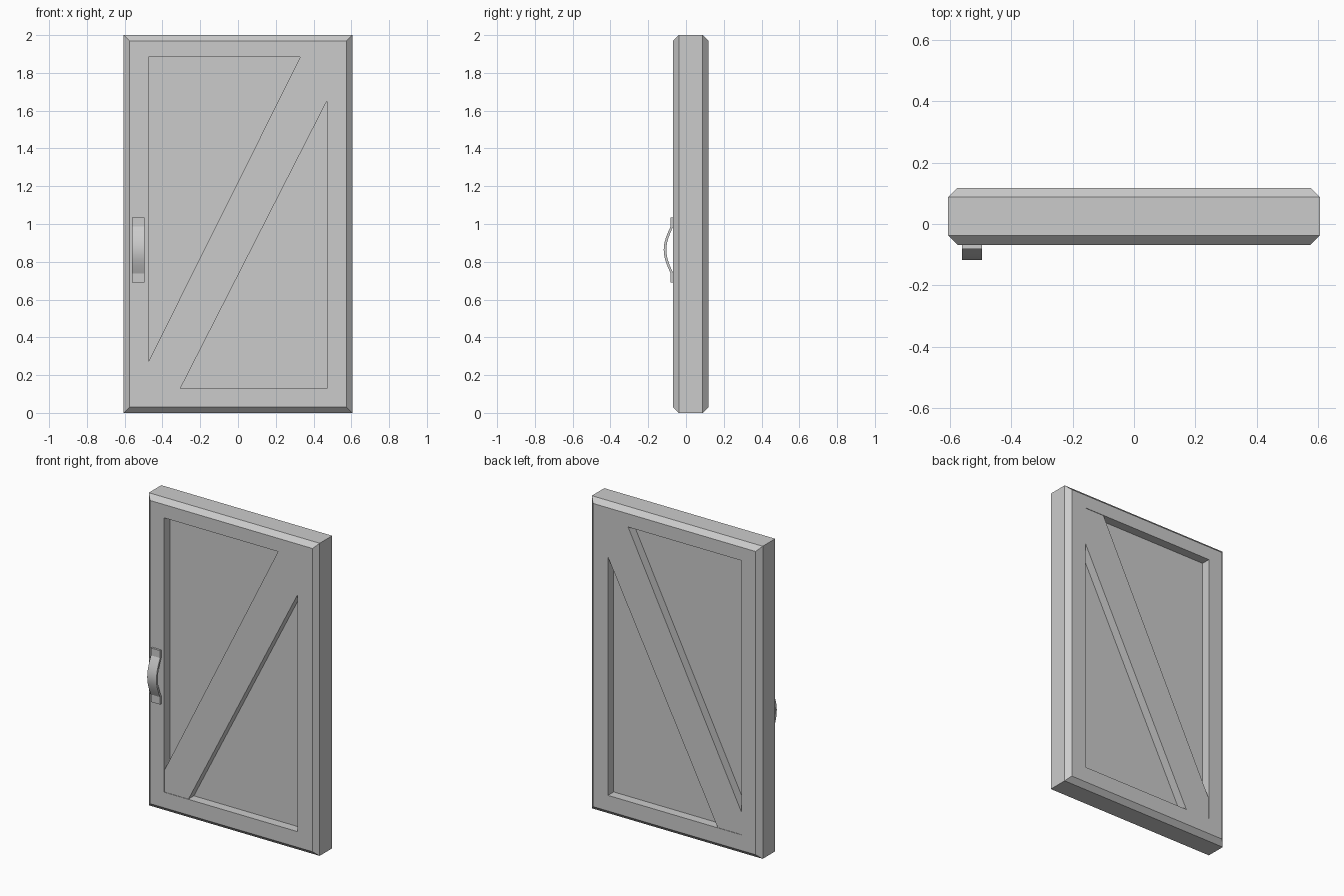
import bpy, bmesh, math

cube = bpy.data.objects.get("Cube")
if cube:
    bpy.data.objects.remove(cube, do_unlink=True)

# Single grey paint
grey = bpy.data.materials.new("plain_grey")
COLOUR = (0.6, 0.6, 0.6, 1)
grey.diffuse_color = COLOUR
grey.use_nodes = True
grey.node_tree.nodes["Principled BSDF"].inputs["Base Color"].default_value = COLOUR

# Outer size, opening, and depths
W, H = 0.605, 2.0
LEFT, RIGHT, LOW, HIGH = -0.475, 0.47, 0.13, 1.885
FRONT, BACK, BEVEL = -0.068, 0.118, 0.03


def finish(name, bm):
    bmesh.ops.recalc_face_normals(bm, faces=bm.faces[:])
    mesh = bpy.data.meshes.new(name)
    bm.to_mesh(mesh)
    bm.free()
    mesh.materials.append(grey)
    obj = bpy.data.objects.new(name, mesh)
    bpy.context.collection.objects.link(obj)
    return obj


def rectangle(x0, x1, z0, z1):
    return [(x0, z0), (x1, z0), (x1, z1), (x0, z1)]


def slab(name, outline, y0, y1):
    """Extrude an x-z outline from y0 to y1."""
    bm = bmesh.new()
    rings = [[bm.verts.new((x, y, z)) for x, z in outline] for y in (y0, y1)]
    for ring in rings:
        bm.faces.new(ring)
    for i in range(len(outline)):
        j = (i + 1) % len(outline)
        bm.faces.new((rings[0][i], rings[0][j], rings[1][j], rings[1][i]))
    return finish(name, bm)


# Frame: chamfered section carried around the rectangle
def outer(inset):
    return rectangle(-W + inset, W - inset, inset, H - inset)


opening = rectangle(LEFT, RIGHT, LOW, HIGH)
section = [(opening, FRONT), (outer(BEVEL), FRONT), (outer(0), FRONT + BEVEL),
           (outer(0), BACK - BEVEL), (outer(BEVEL), BACK), (opening, BACK)]
bm = bmesh.new()
loops = [[bm.verts.new((x, y, z)) for x, z in ring] for ring, y in section]
for k, a in enumerate(loops):
    b = loops[(k + 1) % len(loops)]
    for i in range(4):
        j = (i + 1) % 4
        bm.faces.new((a[i], a[j], b[j], b[i]))
finish("door_frame", bm)

# Recessed panel and diagonal brace
slab("door_panel", opening, -0.01, 0.06)
brace = [(LEFT, LOW), (-0.305, LOW), (RIGHT, 1.65),
         (RIGHT, HIGH), (0.33, HIGH), (LEFT, 0.27)]
slab("diagonal_brace", brace, FRONT + 0.003, BACK - 0.003)

# Handle: arched strap between two mounting tabs
HX0, HX1, MID, HALF = -0.56, -0.495, 0.863, 0.125
for name, z0, z1 in (("upper_handle_tab", MID + HALF - 0.005, 1.035),
                     ("lower_handle_tab", 0.69, MID - HALF + 0.005)):
    slab(name, rectangle(HX0, HX1, z0, z1), FRONT - 0.013, FRONT + 0.002)

bm = bmesh.new()
STEPS = 12
rows = []
for i in range(STEPS + 1):
    t = -1 + 2 * i / STEPS
    z = MID + t * HALF
    y = FRONT - 0.013 - 0.037 * math.cos(t * math.pi / 2)
    rows.append([bm.verts.new(p) for p in (
        (HX0, y, z), (HX1, y, z),
        (HX1, y + 0.014, z), (HX0, y + 0.014, z))])
for a, b in zip(rows, rows[1:]):
    for i in range(4):
        j = (i + 1) % 4
        bm.faces.new((a[i], a[j], b[j], b[i]))
bm.faces.new(rows[0])
bm.faces.new(rows[-1])
strap = finish("handle_strap", bm)
for o in bpy.context.selected_objects:
    o.select_set(False)
strap.select_set(True)
bpy.context.view_layer.objects.active = strap
bpy.ops.object.shade_smooth_by_angle(angle=math.radians(35))
